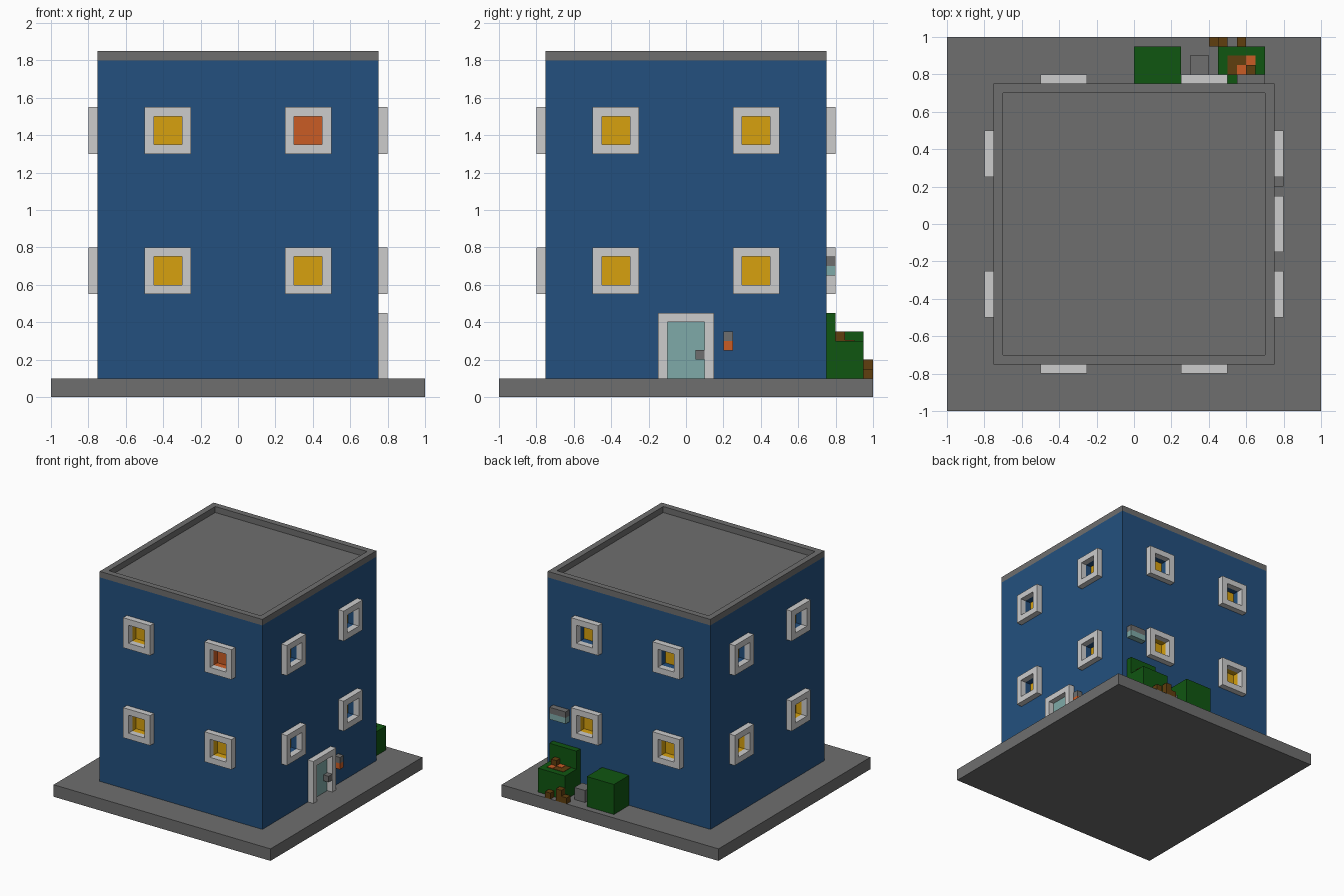
import bpy, bmesh, math
from mathutils import Matrix

if "Cube" in bpy.data.objects:
    bpy.data.objects.remove(bpy.data.objects["Cube"])


def srgb(r, g, b):
    f = lambda c: c / 12.92 if c <= 0.04045 else ((c + 0.055) / 1.055) ** 2.4
    return (f(r / 255), f(g / 255), f(b / 255), 1.0)


def material(name, rgb):
    m = bpy.data.materials.new(name)
    m.diffuse_color = srgb(*rgb)
    m.use_nodes = True
    m.node_tree.nodes["Principled BSDF"].inputs["Base Color"].default_value = m.diffuse_color
    return m


GRAY = material("stone gray", (110, 110, 110))
BLUE = material("wall blue", (35, 80, 126))
WHITE = material("frame white", (204, 204, 204))
YELLOW = material("lit yellow", (215, 161, 15))
ORANGE = material("orange", (202, 92, 37))
TEAL = material("pale teal", (127, 170, 168))
GREEN = material("leaf green", (16, 86, 17))
BROWN = material("wood brown", (96, 62, 14))


def finish(name, bm, mats):
    bmesh.ops.recalc_face_normals(bm, faces=bm.faces)
    me = bpy.data.meshes.new(name)
    bm.to_mesh(me)
    bm.free()
    for m in mats:
        me.materials.append(m)
    ob = bpy.data.objects.new(name, me)
    bpy.context.collection.objects.link(ob)
    return ob


def box(name, x, y, z, mat):
    bm = bmesh.new()
    bmesh.ops.create_cube(bm, size=1)
    for v in bm.verts:
        v.co = [(a + b) / 2 + c * (b - a) for (a, b), c in zip((x, y, z), v.co)]
    return finish(name, bm, [mat])


def ring(name, outer, inner, d0, d1, mat, matrix):
    """Rectangular frame: (u0, u1, v0, v1) loops, extruded from d0 to d1."""
    bm = bmesh.new()
    loops = [[bm.verts.new((u, v, d)) for u, v in
              ((r[0], r[2]), (r[1], r[2]), (r[1], r[3]), (r[0], r[3]))]
             for r, d in ((outer, d0), (outer, d1), (inner, d1), (inner, d0))]
    for a, b in zip(loops, loops[1:] + loops[:1]):
        for i in range(4):
            j = (i + 1) % 4
            bm.faces.new((a[i], a[j], b[j], b[i]))
    bm.transform(matrix)
    return finish(name, bm, [mat])


def side(k):
    """Maps (u, height, outward) to wall k: front, right, back, left."""
    return Matrix.Rotation(k * math.pi / 2, 4, 'Z') @ Matrix.Rotation(math.pi / 2, 4, 'X')


# Base slab
box("base_slab", (-1, 1), (-1, 1), (0, 0.1), GRAY)

# House body: four gridded walls with recessed panes, capped by the roof deck
US = (-0.75, -0.45, -0.3, 0.3, 0.45, 0.75)
ZS = (0.1, 0.6, 0.75, 1.35, 1.5, 1.8)
bm = bmesh.new()
for k in range(4):
    M = side(k)

    def quad(points, idx):
        f = bm.faces.new([bm.verts.new(M @ Matrix.Translation(p).translation) for p in points])
        f.material_index = idx

    for i in range(5):
        for j in range(5):
            c = [(US[i], ZS[j]), (US[i + 1], ZS[j]),
                 (US[i + 1], ZS[j + 1]), (US[i], ZS[j + 1])]
            if i % 2 == 0 or j % 2 == 0:
                quad([(u, z, 0.75) for u, z in c], 0)
                continue
            pane = 3 if (k, i, j) == (0, 3, 3) else 2
            reveal = pane if k == 0 or (k > 1 and j == 1) else 0
            quad([(u, z, 0.70) for u, z in c], pane)
            for a, b in zip(c, c[1:] + c[:1]):
                quad([(*a, 0.75), (*b, 0.75), (*b, 0.70), (*a, 0.70)], reveal)
bmesh.ops.remove_doubles(bm, verts=bm.verts, dist=1e-4)
caps = bmesh.ops.holes_fill(bm, edges=[e for e in bm.edges if e.is_boundary], sides=0)
for f in caps["faces"]:
    f.material_index = 1
finish("house_body", bm, [BLUE, GRAY, YELLOW, ORANGE])

# Roof rim
ring("roof_rim", (-0.75, 0.75, -0.75, 0.75), (-0.7, 0.7, -0.7, 0.7), 1.8, 1.85,
     GRAY, Matrix.Identity(4))

# Window frames
for k, wall in enumerate(("front", "right", "back", "left")):
    for u in (-0.5, 0.25):
        for z in (0.55, 1.3):
            ring(f"{wall}_window_frame", (u, u + 0.25, z, z + 0.25),
                 (u + 0.05, u + 0.2, z + 0.05, z + 0.2), 0.75, 0.8, WHITE, side(k))

# Door on the right wall
for y in (-0.15, 0.1):
    box("door_post", (0.75, 0.8), (y, y + 0.05), (0.1, 0.4), WHITE)
box("door_lintel", (0.75, 0.8), (-0.15, 0.15), (0.4, 0.45), WHITE)
box("door_panel", (0.748, 0.753), (-0.1, 0.1), (0.1, 0.4), TEAL)
box("door_handle", (0.75, 0.8), (0.05, 0.1), (0.2, 0.25), GRAY)

# Wall lamp beside the door
box("lamp_cap", (0.75, 0.8), (0.2, 0.25), (0.3, 0.35), GRAY)
box("lamp_glow", (0.75, 0.8), (0.2, 0.25), (0.25, 0.3), ORANGE)

# Wall unit on the back
box("wall_unit_top", (0.55, 0.7), (0.75, 0.8), (0.7, 0.75), GRAY)
box("wall_unit_bottom", (0.55, 0.7), (0.75, 0.8), (0.65, 0.7), TEAL)

# Green containers behind the house
box("closed_bin", (0, 0.25), (0.75, 0.95), (0.1, 0.35), GREEN)
box("open_bin", (0.45, 0.7), (0.8, 0.95), (0.1, 0.3), GREEN)
box("open_bin_lid", (0.45, 0.7), (0.75, 0.8), (0.1, 0.45), GREEN)
box("gray_block", (0.3, 0.4), (0.8, 0.9), (0.1, 0.2), GRAY)

# Contents on top of the open bin
box("bin_contents", (0.5, 0.65), (0.8, 0.9), (0.299, 0.303), BROWN)
box("bin_scrap", (0.6, 0.65), (0.8, 0.85), (0.3, 0.35), BROWN)
for x, y in ((0.55, 0.8), (0.6, 0.85)):
    box("orange_scrap", (x, x + 0.05), (y, y + 0.05), (0.299, 0.306), ORANGE)

# Brown litter at the slab edge
for x, h in ((0.4, 0.05), (0.45, 0.1), (0.55, 0.05)):
    box("litter", (x, x + 0.05), (0.95, 1.0), (0.1, 0.1 + h), BROWN)
